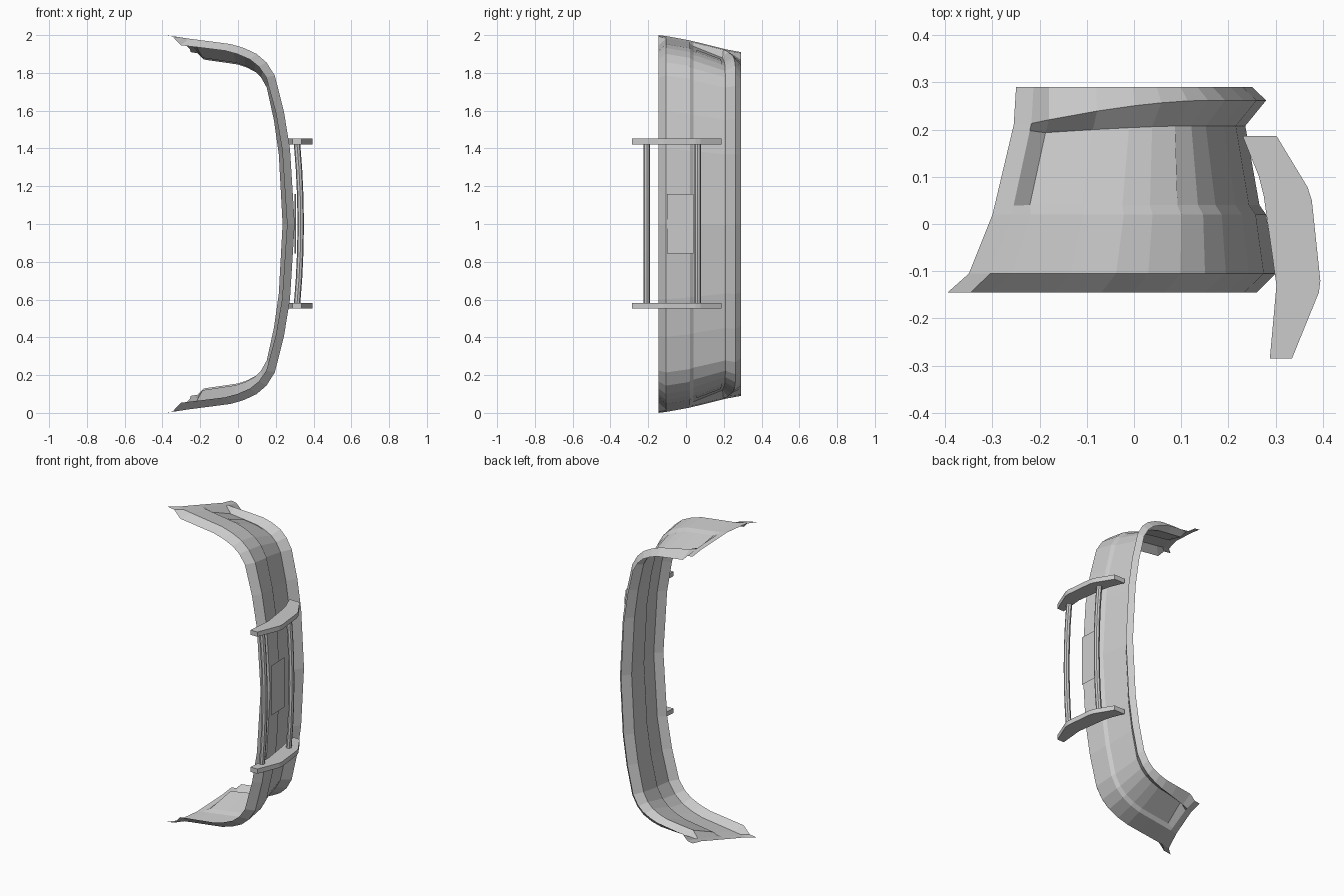
import bpy, bmesh, math
from mathutils import Vector

if "Cube" in bpy.data.objects:
    bpy.data.objects.remove(bpy.data.objects["Cube"])

# Plan curve of one half: (0 = rear end .. 1 = nose, share of half width)
PLAN = [(0, 1), (.07, .993), (.14, .986), (.33, .97), (.48, .957), (.585, .937),
        (.69, .905), (.77, .86), (.838, .79), (.912, .60), (.962, .40), (1, 0)]
# Rows: y, nose x, rear x, half width, inset, y at the rear end
ROWS = [(-.145, .300, -.395, 1.0, .04, -.145),
        (-.105, .300, -.350, .995, 0, -.105),
        (.020, .280, -.300, .972, 0, .020),
        (.040, .280, -.300, .968, .014, .040),
        (.208, .272, -.256, .928, .036, .188),
        (.262, .280, -.255, .925, 0, .205),
        (.290, .278, -.250, .910, .027, .290)]


def make(name, verts, faces):
    me = bpy.data.meshes.new(name)
    bm = bmesh.new()
    vs = [bm.verts.new(v) for v in verts]
    for f in faces:
        bm.faces.new([vs[i] for i in f])
    bmesh.ops.remove_doubles(bm, verts=bm.verts, dist=.0002)
    bmesh.ops.recalc_face_normals(bm, faces=bm.faces)
    bm.to_mesh(me)
    bm.free()
    ob = bpy.data.objects.new(name, me)
    bpy.context.collection.objects.link(ob)
    return ob


def grid_faces(rows, cols):
    return [(r * cols + c, r * cols + c + 1, (r + 1) * cols + c + 1, (r + 1) * cols + c)
            for r in range(rows - 1) for c in range(cols - 1)]


def row_points(row):
    """Half row from the rear end to the nose, inset along the plan normal."""
    y, xf, xr, w, d, yr = row
    pts = [Vector((xr + (xf - xr) * s, w * t)) for s, t in PLAN]
    out = []
    for i, p in enumerate(pts):
        if i == len(pts) - 1:
            n = Vector((1, 0))
        else:
            e = pts[i + 1] - pts[max(i - 1, 0)]
            n = Vector((-e.y, e.x)).normalized()
        fade = (0, 0, 1)[min(i, 2)]
        q = p - n * d * fade
        s = PLAN[i][0]
        k = min(1, s / .75)
        k = 1 - (1 - k) ** 1.6
        out.append(Vector((q.x, yr + (y - yr) * k, q.y)))
    return out


half = [row_points(r) for r in ROWS]
# The upper ridge meets the full height at the very end of the shell
half[5][0].y = .21
for r, k in ((3, .1), (4, .92)):
    half[r][1] = half[2][1].lerp(half[5][1], k)
    half[r][0] = half[2][0].lerp(half[5][0], k)

# Bumper shell
verts = []
for r in half:
    verts += [(p.x, p.y, 1 + p.z) for p in r]
    verts += [(p.x, p.y, 1 - p.z) for p in reversed(r[:-1])]
make("bumper_shell", verts, grid_faces(len(ROWS), 2 * len(PLAN) - 1))

# Side marker panels lying in the recess
for side, name in ((1, "side_panel_upper"), (-1, "side_panel_lower")):
    pv = []
    for k in (.09, .9):
        for i in range(3, 7):
            p = half[3][i].lerp(half[4][i], k)
            pv.append((p.x, p.y, 1 + side * (p.z + .003)))
    make(name, pv, grid_faces(2, 4))

# Guard side plates
OUT = [(.230, .187), (.302, .187), (.368, .078), (.377, .05), (.395, -.12), (.392, -.145),
       (.335, -.285), (.288, -.285), (.302, -.13), (.275, .06), (.265, .10)]
n = len(OUT)
for z0, name in ((1.422, "guard_plate_upper"), (.553, "guard_plate_lower")):
    v = [(x, y, z0) for x, y in OUT] + [(x, y, z0 + .03) for x, y in OUT]
    f = [tuple(range(n)), tuple(range(n, 2 * n))]
    f += [(i, (i + 1) % n, n + (i + 1) % n, n + i) for i in range(n)]
    make(name, v, f)

# Slightly bowed cross tubes
R, SEG, SIDES = .017, 6, 8
for y0, name in ((-.207, "guard_tube_bottom"), (.062, "guard_tube_top")):
    v = []
    for j in range(SEG + 1):
        u = 2 * j / SEG - 1
        for a in range(SIDES + 1):
            ang = 2 * math.pi * a / SIDES
            v.append((.312 + .02 * (1 - u * u) + R * math.cos(ang),
                      y0 + R * math.sin(ang), 1 + .43 * u))
    make(name, v, grid_faces(SEG + 1, SIDES + 1))

# Blank number plate
make("number_plate", [(.306, -.10, .845), (.306, -.10, 1.16), (.300, .04, 1.16), (.300, .04, .845)],
     [(0, 1, 2, 3)])
